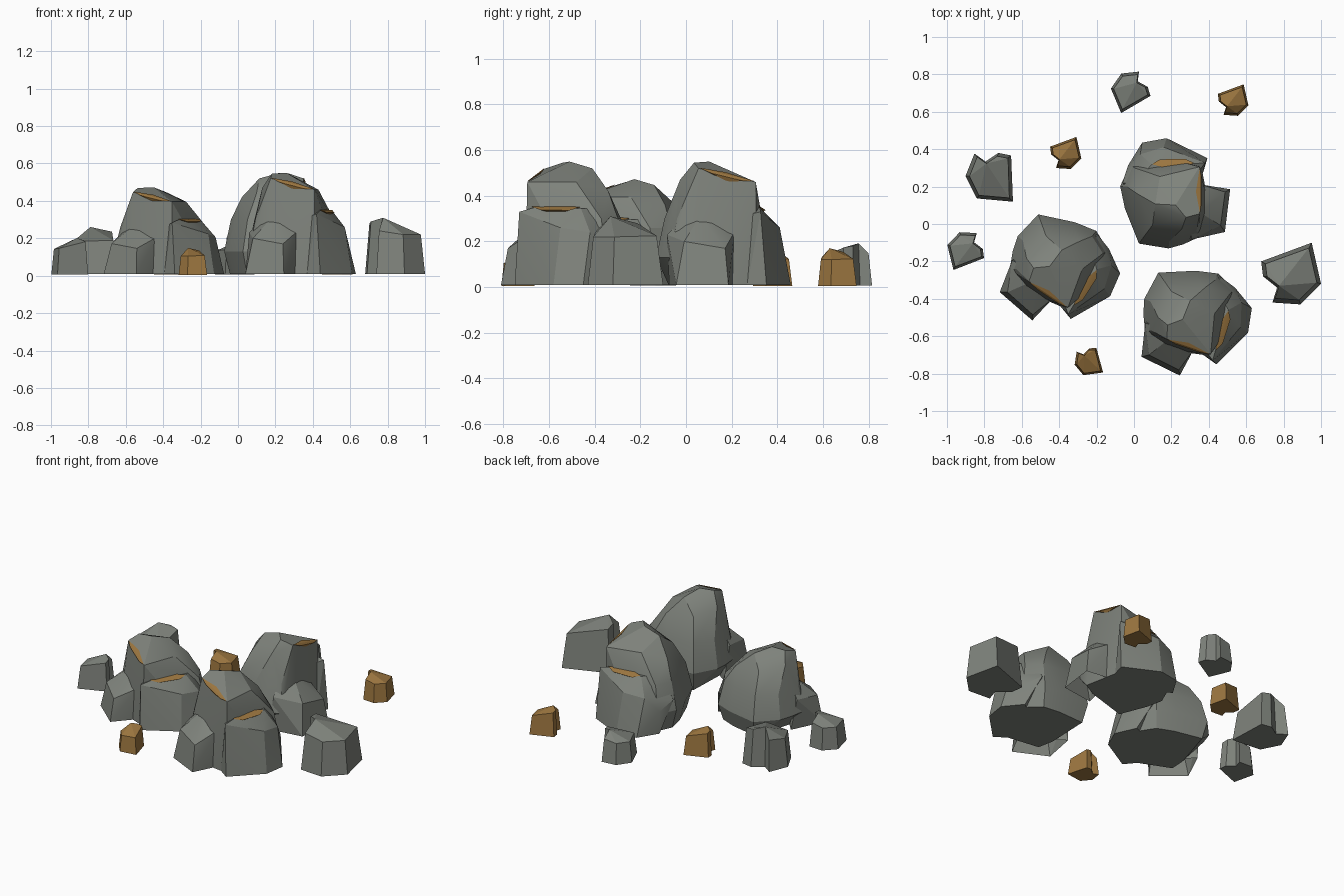
import bpy, bmesh, math
from mathutils import Vector, Matrix

cube = bpy.data.objects.get("Cube")
if cube:
    bpy.data.objects.remove(cube, do_unlink=True)


def material(name, rgb):
    m = bpy.data.materials.new(name)
    m.use_nodes = True
    m.diffuse_color = (*rgb, 1)
    m.node_tree.nodes["Principled BSDF"].inputs["Base Color"].default_value = (*rgb, 1)
    return m


GREY = material("stone grey", (0.21, 0.225, 0.2))
GOLD = material("ore gold", (0.33, 0.18, 0.05))


def finish(bm, name, mat, matrix):
    mesh = bpy.data.meshes.new(name)
    bm.to_mesh(mesh)
    bm.free()
    mesh.materials.append(mat)
    mesh.transform(matrix)
    ob = bpy.data.objects.new(name, mesh)
    bpy.context.collection.objects.link(ob)
    bpy.ops.object.select_all(action="DESELECT")
    ob.select_set(True)
    bpy.context.view_layer.objects.active = ob
    bpy.ops.object.shade_smooth_by_angle(angle=math.radians(20))


def hull(name, points, mat, matrix, open_base=False):
    """Faceted convex stone through the given corner points."""
    bm = bmesh.new()
    for p in points:
        bm.verts.new(p)
    res = bmesh.ops.convex_hull(bm, input=bm.verts)
    loose = [g for g in res["geom_interior"] if isinstance(g, bmesh.types.BMVert)]
    bmesh.ops.delete(bm, geom=loose, context="VERTS")
    bmesh.ops.dissolve_limit(bm, angle_limit=math.radians(7),
                             verts=bm.verts, edges=bm.edges)
    bmesh.ops.recalc_face_normals(bm, faces=bm.faces)
    if open_base:
        under = [f for f in bm.faces if f.normal.z < -.9]
        bmesh.ops.delete(bm, geom=under, context="FACES")
    finish(bm, name, mat, matrix)


def vein(name, a, b, inward, outward, matrix):
    """Thin lens of ore lying along the edge a-b."""
    a, b = Vector(a), Vector(b)
    mid = (a + b) / 2
    hull(name, [a, b, a.lerp(b, .2) + Vector(outward), a.lerp(b, .8) + Vector(outward),
                mid + Vector(inward), mid - Vector((0, 0, .03))], GOLD, matrix)


def placed(x, y, turn, size, height):
    return (Matrix.Translation((x, y, 0)) @ Matrix.Rotation(math.radians(turn), 4, "Z")
            @ Matrix.Diagonal((size, size, height, 1)))


# Boulder corner points
waist = [(-.2, .24), (0, .25), (.12, .235), (.21, .15), (.2, -.02),
         (-.27, -.08), (-.28, .02), (-.275, .1)]
main = [(x, y, .13) for x, y in waist]
main += [(max(x * .9, -.19), y * .88, .01) for x, y in waist]
main += [(x * .88, y * .86, .3) for x, y in waist[:4] + waist[5:]]
main += [(.08, -.205, .01), (-.17, -.17, .01), (.08, -.195, .46), (-.155, -.115, .52),
         (-.15, -.04, .545), (-.07, -.01, .55), (-.03, .09, .52), (.1, .02, .46),
         (-.2, 0, .47), (-.13, .14, .44), (.05, .16, .42)]
shoulder = [(.11, -.25, .01), (.28, -.08, .01), (.3, .05, .01), (.21, .16, .01),
            (.09, -.23, .33), (.11, -.16, .35), (.175, .04, .345), (0, -.1, .3),
            (0, .1, .3), (.24, -.05, .26), (.245, .08, .24), (.21, .16, .15),
            (.12, .13, .34), (.13, .22, .2), (0, 0, .01), (.04, -.2, .01)]
chunk = [(-.29, -.21, .01), (-.085, -.31, .01), (-.01, -.16, .01), (-.25, 0, .01),
         (-.19, -.05, .31), (-.15, -.12, .31), (-.11, -.13, .305), (-.01, -.17, .24),
         (-.09, -.28, .17), (-.25, -.2, .2), (-.27, -.03, .23)]

boulders = {"left": (-.38, -.235, -15, 1.01, .86),
            "front": (.33, -.5, 0, 1, 1),
            "back": (.19, .165, 109, 1.01, 1)}
for label, place in boulders.items():
    m = placed(*place)
    hull(label + "_boulder", main, GREY, m)
    hull(label + "_boulder_shoulder", shoulder, GREY, m)
    hull(label + "_boulder_chunk", chunk, GREY, m, open_base=True)
    vein(label + "_top_vein", (-.152, -.118, .523), (.075, -.195, .464),
         (0, .022, .01), (0, -.01, -.012), m)
    vein(label + "_shoulder_vein", (.108, -.175, .352), (.175, .037, .35),
         (-.034, .01, .008), (.024, -.004, -.014), m)

# Small notched stones: x, y, corner height; the last corner is the notch peak
corners = [(-.15, 0, .29), (-.16, .08, .28), (.11, .18, .225), (.16, -.04, .22),
           (.05, -.15, .22), (-.1, -.14, .24), (-.075, -.06, .31)]


def small_stone(name, mat, place):
    bm = bmesh.new()
    low = [bm.verts.new((x, y, .01)) for x, y, z in corners]
    top = [bm.verts.new((x * .86, y * .84, z)) for x, y, z in corners]
    n = len(corners)
    for i in range(n):
        j = (i + 1) % n
        bm.faces.new((low[i], low[j], top[j], top[i]))
    bm.faces.new(low)
    for i in range(n - 2):
        bm.faces.new((top[-1], top[i], top[i + 1]))
    bmesh.ops.recalc_face_normals(bm, faces=bm.faces)
    finish(bm, name, mat, placed(*place))


stones = {"right_side_stone": (GREY, (.84, -.28, 0, 1, 1)),
          "far_left_stone": (GREY, (-.9, -.135, -179, .61, .65)),
          "left_back_stone": (GREY, (-.765, .257, -108, .86, .84)),
          "rear_stone": (GREY, (-.02, .717, -170, .63, .62)),
          "rear_ore": (GOLD, (.53, .655, 0, .51, .55)),
          "middle_ore": (GOLD, (-.365, .372, 0, .52, .55)),
          "front_ore": (GOLD, (-.245, -.735, -95, .47, .48))}
for name, (mat, place) in stones.items():
    small_stone(name, mat, place)
